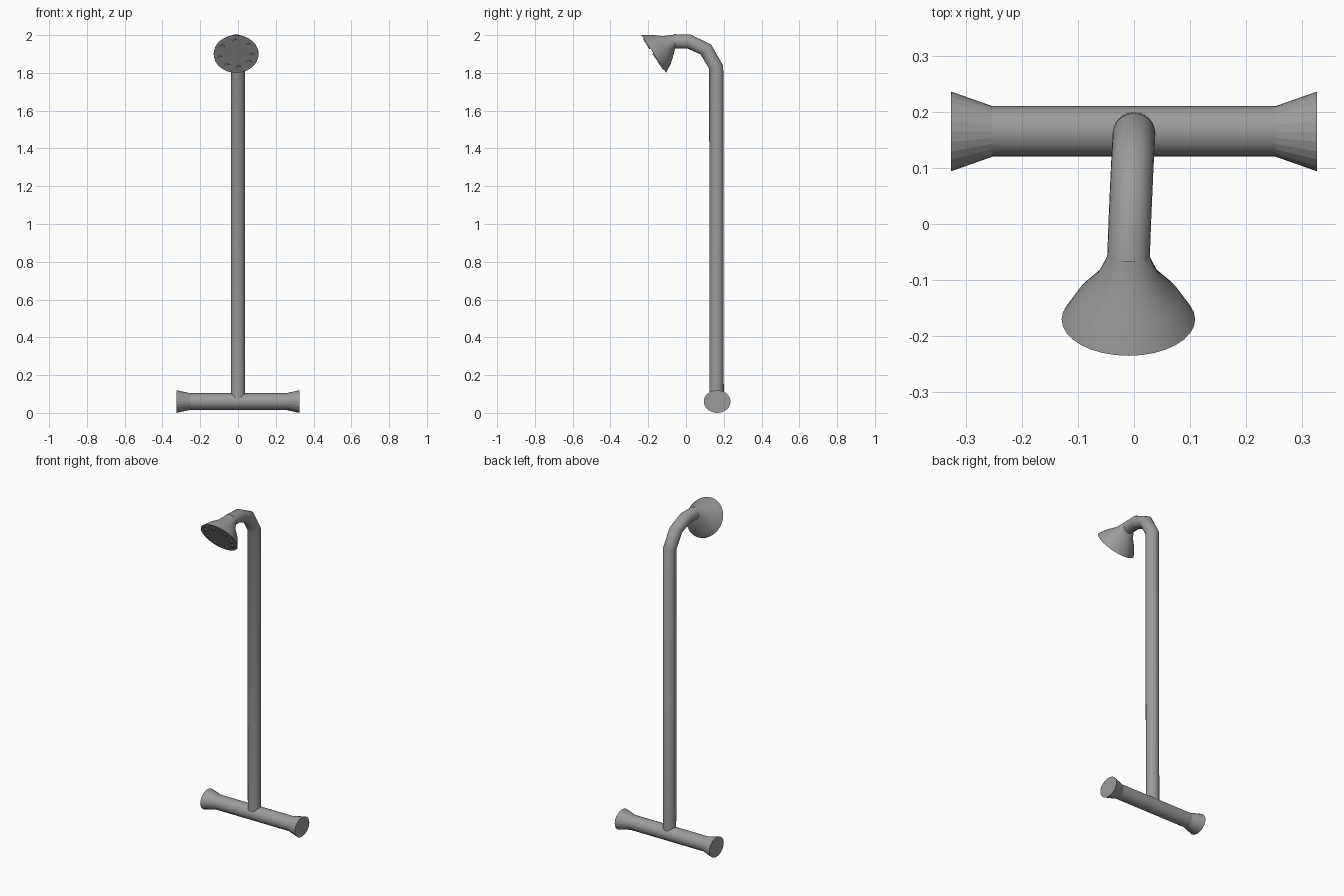
import bpy, bmesh
from math import sin, cos, pi, radians
from mathutils import Vector

cube = bpy.data.objects.get("Cube")
if cube:
    bpy.data.objects.remove(cube, do_unlink=True)

metal = bpy.data.materials.new("grey metal")
metal.use_nodes = True
GREY = (0.33, 0.33, 0.33, 1)
metal.diffuse_color = GREY
metal.node_tree.nodes["Principled BSDF"].inputs["Base Color"].default_value = GREY


def loft(name, rings, sides=24, smooth=40):
    """Capped tube through rings of (centre, first radius vector, second radius vector)."""
    bm = bmesh.new()
    loops = []
    for centre, u, v in rings:
        angles = [2 * pi * i / sides for i in range(sides)]
        loops.append([bm.verts.new(Vector(centre) + u * cos(a) + v * sin(a)) for a in angles])
    for a, b in zip(loops, loops[1:]):
        for i in range(sides):
            j = (i + 1) % sides
            bm.faces.new((a[i], a[j], b[j], b[i]))
    bm.faces.new(loops[0])
    bm.faces.new(loops[-1])
    bmesh.ops.recalc_face_normals(bm, faces=bm.faces)
    mesh = bpy.data.meshes.new(name)
    bm.to_mesh(mesh)
    bm.free()
    mesh.materials.append(metal)
    obj = bpy.data.objects.new(name, mesh)
    bpy.context.collection.objects.link(obj)
    if smooth:
        bpy.ops.object.select_all(action="DESELECT")
        obj.select_set(True)
        bpy.context.view_layer.objects.active = obj
        bpy.ops.object.shade_smooth_by_angle(angle=radians(smooth))
    return obj


X = Vector((1, 0, 0))
Y = Vector((0, 1, 0))
Z = Vector((0, 0, 1))

# Base bar with flared oval ends
def bar_ring(x, ry, rz):
    return ((x, 0.165, 0.06), Y * ry, Z * rz)

loft("base_bar", [bar_ring(s * 0.252, 0.045, 0.044) for s in (-1, 1)])
for side, s in (("right", -1), ("left", 1)):
    loft(side + "_bar_flare", [bar_ring(s * 0.252, 0.045, 0.044),
                               bar_ring(s * 0.326, 0.071, 0.06)], smooth=0)

# Upright pipe with its bent neck: each ring is (x, y, z, tilt from level)
R = 0.038
path = [(0, 0.162, 0.06, 0), (0, 0.160, 1.83, 12), (-0.003, 0.105, 1.924, 43),
        (-0.007, 0.016, 1.966, 76), (-0.01, -0.064, 1.967, 95)]
pipe = []
for x, y, z, tilt in path:
    t = radians(tilt)
    pipe.append(((x, y, z), X * R, (Y * cos(t) + Z * sin(t)) * R))
loft("upright_pipe", pipe)

# Flared shower head, tilted forward and down
normal = Vector((0, -0.838, -0.545))
slope = Vector((0, -0.545, 0.838))
horn = [((-0.01, -0.058, 1.967), X * 0.038, Z * 0.036)]
for y, z, r in ((-0.095, 1.948, 0.056), (-0.13, 1.925, 0.091), (-0.170, 1.9, 0.119)):
    horn.append(((-0.01, y, z), X * r, slope * r))
loft("shower_head", horn, sides=32)

# Ring of small raised nozzles on the head face
face_centre = Vector((-0.01, -0.170, 1.9))
for angle in (94, 41, -4, -36, -80, -125, -165, 147):
    a = radians(angle)
    c = face_centre + (X * cos(a) + slope * sin(a)) * 0.086
    loft("nozzle", [(c + normal * d, X * 0.012, slope * 0.012) for d in (-0.004, 0.006)], sides=12)
